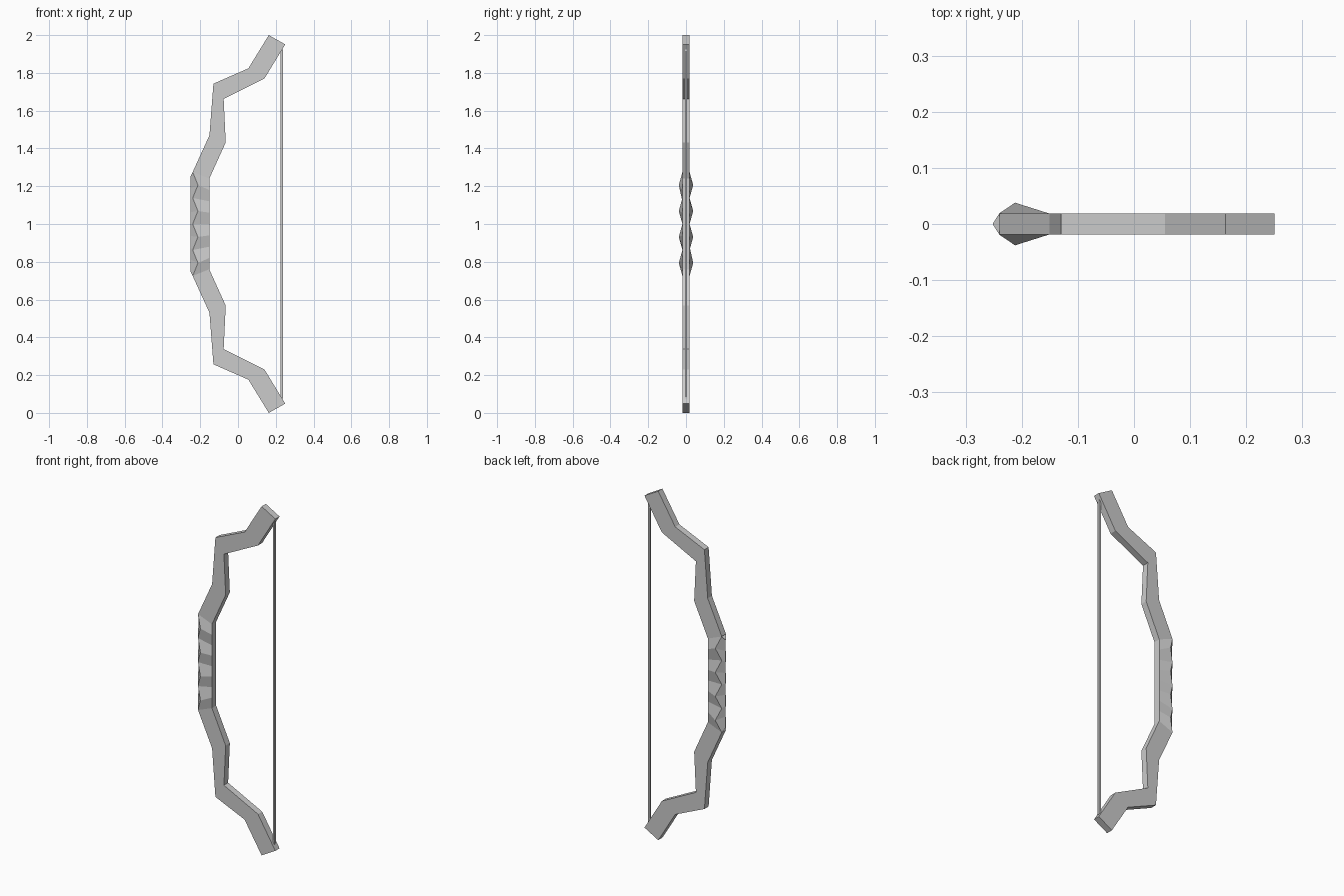
import bpy, bmesh

if "Cube" in bpy.data.objects:
    bpy.data.objects.remove(bpy.data.objects["Cube"])

D = 0.019   # half thickness of the bow stave

grey = bpy.data.materials.new("plain grey")
grey.diffuse_color = (0.6, 0.6, 0.6, 1)
grey.use_nodes = True
grey.node_tree.nodes["Principled BSDF"].inputs["Base Color"].default_value = grey.diffuse_color


def make(name, rings, caps=True):
    """Skin a row of equal-length closed rings into one flat-shaded object."""
    bm = bmesh.new()
    vs = [[bm.verts.new(p) for p in r] for r in rings]
    n = len(vs[0])
    for a, b in zip(vs, vs[1:]):
        for i in range(n):
            j = (i + 1) % n
            bm.faces.new((a[i], a[j], b[j], b[i]))
    if caps:
        bm.faces.new(vs[0])
        bm.faces.new(vs[-1])
    bmesh.ops.recalc_face_normals(bm, faces=bm.faces)
    me = bpy.data.meshes.new(name)
    bm.to_mesh(me)
    bm.free()
    me.materials.append(grey)
    ob = bpy.data.objects.new(name, me)
    bpy.context.collection.objects.link(ob)
    return ob


# Limbs: angular stave outline, mirrored about mid height
outer = [(-0.24, 1.275), (-0.151, 1.47), (-0.13, 1.743), (0.055, 1.824), (0.163, 2.0)]
inner = [(-0.152, 1.24), (-0.065, 1.432), (-0.076, 1.662), (0.14, 1.77), (0.25, 1.951)]
for name, s in (("upper_limb", 1), ("lower_limb", -1)):
    make(name, [[(ox, -D, 1 + s * (oz - 1)), (ox, D, 1 + s * (oz - 1)),
                 (ix, D, 1 + s * (iz - 1)), (ix, -D, 1 + s * (iz - 1))]
                for (ox, oz), (ix, iz) in zip(outer, inner)])

# Grip: alternating valleys and bulges with a sharp leading ridge
rings = []
for k in range(9):
    t = k / 4 - 1
    bulge = k % 2
    sx, sy = (-0.212, 0.038) if bulge else (-0.24, D)
    zs, zi, zr = 1 + 0.275 * t, 1 + 0.24 * t, 1 + 0.25 * t
    rings.append([(-0.152, -D, zi), (sx, -sy, zs), (-0.252, 0, zr),
                  (sx, sy, zs), (-0.152, D, zi)])
make("grip", rings)

# Bowstring
r = 0.006
make("bowstring", [[(0.231 + a * r, b * r, z)
                    for a, b in ((-1, -1), (1, -1), (1, 1), (-1, 1))]
                   for z in (0.075, 1.925)])
